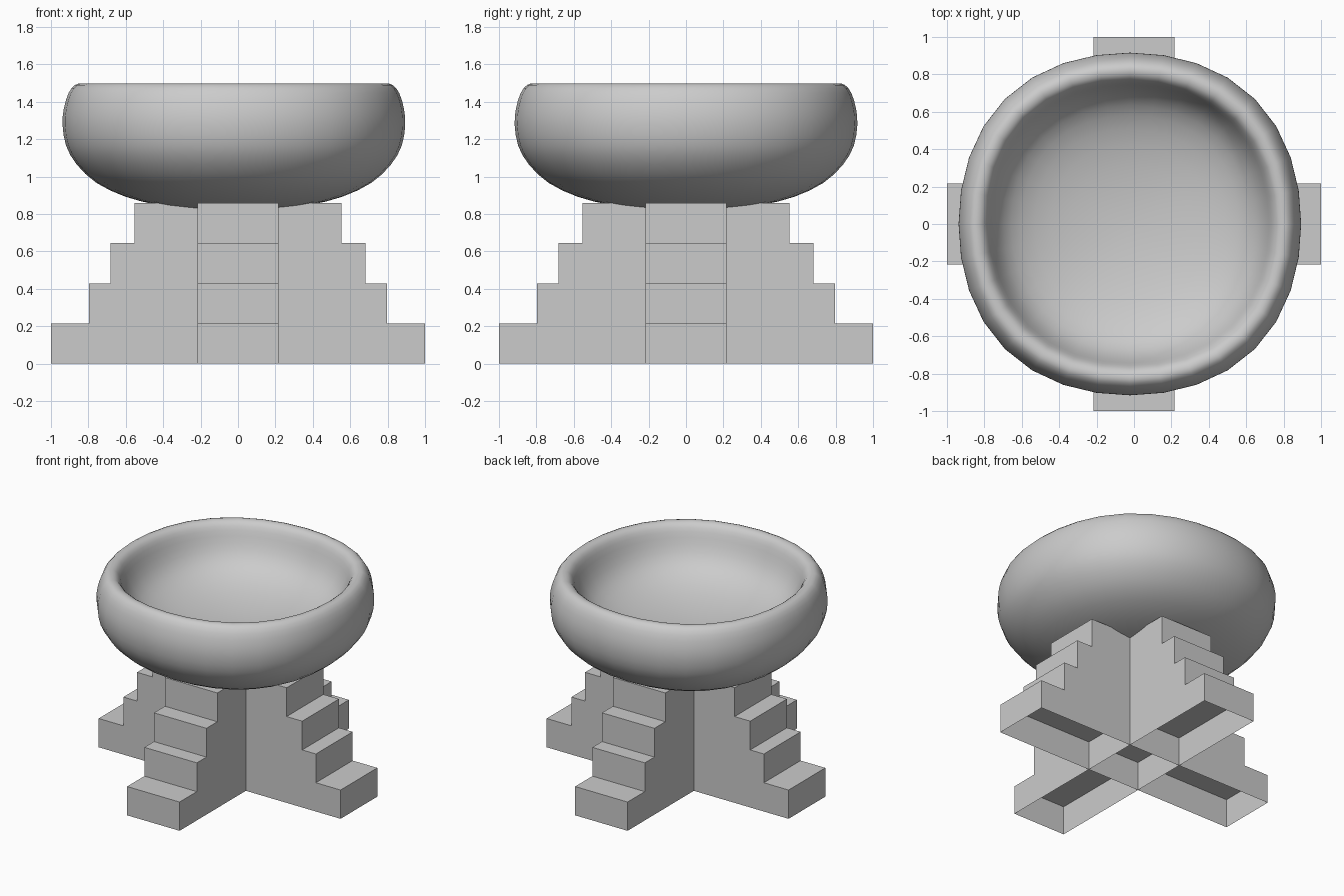
import bpy, bmesh, math
from mathutils import Matrix, Vector

if "Cube" in bpy.data.objects:
    bpy.data.objects.remove(bpy.data.objects["Cube"])

HALF_W = 0.217                       # half width of each bar
STEP_H = 0.215                       # height of each step
HALF_LENGTHS = [1.0, 0.796, 0.683, 0.554]


def make_object(name, bm):
    mesh = bpy.data.meshes.new(name)
    bm.to_mesh(mesh)
    bm.free()
    obj = bpy.data.objects.new(name, mesh)
    bpy.context.collection.objects.link(obj)
    return obj


def stepped_bar(name, angle):
    """Stack of shrinking boxes, each open underneath."""
    bm = bmesh.new()
    for i, half in enumerate(HALF_LENGTHS):
        mat = (Matrix.Rotation(angle, 4, 'Z')
               @ Matrix.Translation((0, 0, (i + 0.5) * STEP_H))
               @ Matrix.Diagonal((2 * half, 2 * HALF_W, STEP_H, 1)))
        bmesh.ops.create_cube(bm, size=1, matrix=mat)
    bm.normal_update()
    under = [f for f in bm.faces if f.normal.z < -0.5]
    bmesh.ops.delete(bm, geom=under, context='FACES_ONLY')
    return make_object(name, bm)


def smooth_path(points, steps):
    """Catmull-Rom curve through the points."""
    p = [Vector(q) for q in points]
    p = [2 * p[0] - p[1]] + p + [2 * p[-1] - p[-2]]
    out = []
    for a, b, c, d in zip(p, p[1:], p[2:], p[3:]):
        for k in range(steps):
            t = k / steps
            out.append(0.5 * (2 * b + (c - a) * t + (2 * a - 5 * b + 4 * c - d) * t ** 2
                              + (3 * b - a - 3 * c + d) * t ** 3))
    return out + [p[-2]]


# Crossed stepped base
stepped_bar("base_bar_side_to_side", 0)
stepped_bar("base_bar_front_to_back", math.pi / 2)

# Bowl: turned profile (radius, height) from underside over the rim to the floor
profile = [(0, 0.818), (0.2, 0.825), (0.4, 0.848), (0.58, 0.893), (0.735, 0.967),
           (0.84, 1.065), (0.897, 1.165), (0.916, 1.275), (0.909, 1.365),
           (0.884, 1.447), (0.85, 1.49), (0.815, 1.497), (0.783, 1.482),
           (0.757, 1.44), (0.727, 1.36), (0.675, 1.27), (0.58, 1.195),
           (0.42, 1.135), (0.2, 1.097), (0, 1.087)]
bm = bmesh.new()
verts = [bm.verts.new((r, 0, z)) for r, z in smooth_path(profile, 2)]
edges = [bm.edges.new(pair) for pair in zip(verts, verts[1:])]
bmesh.ops.spin(bm, geom=verts + edges, cent=(0, 0, 0), axis=(0, 0, 1),
               angle=2 * math.pi, steps=32, use_duplicate=False)
bmesh.ops.remove_doubles(bm, verts=bm.verts[:], dist=0.0005)
# Slightly squared outline: fuller on the diagonals
for v in bm.verts:
    swell = 1 + 0.032 * (1 - math.cos(4 * math.atan2(v.co.y, v.co.x))) / 2
    v.co.x *= swell
    v.co.y *= swell
bmesh.ops.recalc_face_normals(bm, faces=bm.faces[:])
for f in bm.faces:
    f.smooth = True
bowl = make_object("bowl", bm)
bowl.location.x = -0.022
